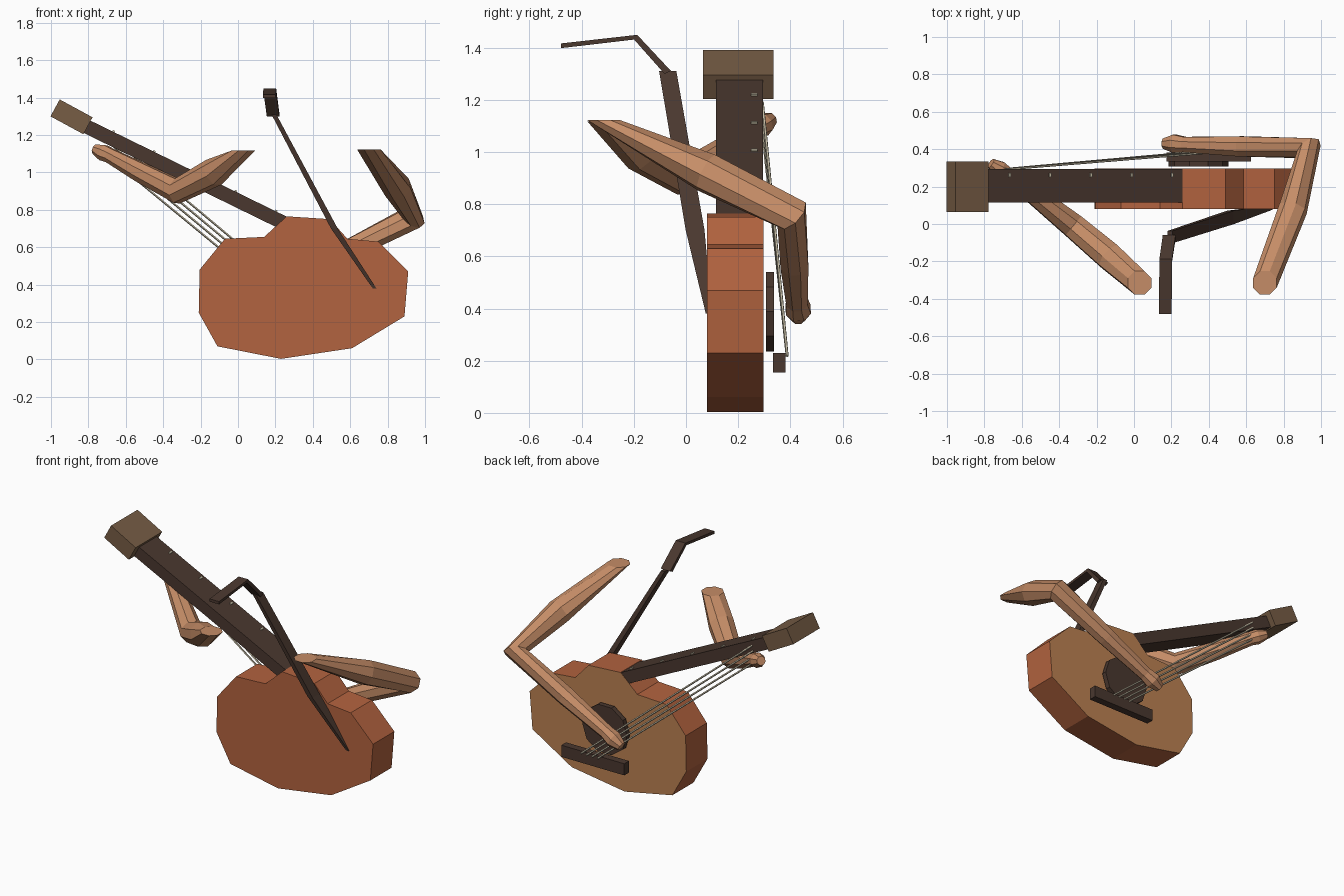
import bpy, bmesh, math
from mathutils import Vector, Matrix

if "Cube" in bpy.data.objects:
    bpy.data.objects.remove(bpy.data.objects["Cube"])


def material(name, rgb):
    m = bpy.data.materials.new(name)
    m.diffuse_color = (*rgb, 1)
    m.use_nodes = True
    m.node_tree.nodes["Principled BSDF"].inputs["Base Color"].default_value = m.diffuse_color
    return m


RED_WOOD = material("red wood", (0.45, 0.125, 0.05))
TAN_WOOD = material("tan wood", (0.50, 0.22, 0.085))
DARK_WOOD = material("dark wood", (0.068, 0.039, 0.028))
HEAD_WOOD = material("headstock wood", (0.185, 0.11, 0.06))
SKIN = material("skin", (0.56, 0.265, 0.135))
STRING = material("pale string", (0.60, 0.54, 0.40))


def finish(name, bm, *mats):
    bmesh.ops.recalc_face_normals(bm, faces=bm.faces)
    me = bpy.data.meshes.new(name)
    bm.to_mesh(me)
    bm.free()
    for m in mats:
        me.materials.append(m)
    ob = bpy.data.objects.new(name, me)
    bpy.context.collection.objects.link(ob)
    return ob


def loft(name, rings, *mats):
    """Skin a list of equal-length point rings and cap both ends."""
    bm = bmesh.new()
    vs = [[bm.verts.new(p) for p in r] for r in rings]
    n = len(vs[0])
    for a, b in zip(vs, vs[1:]):
        for i in range(n):
            j = (i + 1) % n
            bm.faces.new((a[i], a[j], b[j], b[i]))
    bm.faces.new(vs[0][::-1])
    bm.faces.new(vs[-1])
    return finish(name, bm, *mats)


def box(name, centre, size, mat, tilt=0):
    bm = bmesh.new()
    bmesh.ops.create_cube(bm, size=1, matrix=Matrix.Translation(centre)
                          @ Matrix.Rotation(tilt, 4, 'Y') @ Matrix.Diagonal((*size, 1)))
    return finish(name, bm, mat)


def tube(name, path, sides, mat, start=None):
    """Tube along (x, y, z, radius) points; start overrides the first ring's direction."""
    pts = [Vector(p[:3]) for p in path]
    dirs = [(b - a).normalized() for a, b in zip(pts, pts[1:])]
    tans = [dirs[0]] + [(a + b).normalized() for a, b in zip(dirs, dirs[1:])] + [dirs[-1]]
    if start:
        tans[0] = Vector(start)
    side = tans[0].orthogonal().normalized()
    rings = []
    for k, (p, t) in enumerate(zip(pts, tans)):
        if k:
            side = tans[k - 1].rotation_difference(t) @ side
        other = t.cross(side)
        rings.append([p + path[k][3] * (math.cos(a) * side + math.sin(a) * other)
                      for a in (math.tau * (i + 0.5) / sides for i in range(sides))])
    return loft(name, rings, mat)


# Body: extruded outline, soundboard on the +y face
outline = [(-.21, .25), (-.11, .07), (.23, .003), (.61, .06), (.89, .23), (.91, .47), (.75, .63),
           (.585, .645), (.49, .75), (.26, .765), (.14, .655), (-.07, .645), (-.205, .48)]
body = loft("body", [[(x, y, z) for x, z in outline] for y in (.08, .297)], RED_WOOD, TAN_WOOD)
for f in body.data.polygons:
    f.material_index = 1 if f.normal.y > .9 else 0

# Sound hole disc and bridge
hole = [(.345 + .16 * math.cos(i * math.tau / 10), .388 + .16 * math.sin(i * math.tau / 10))
        for i in range(10)]
loft("sound_hole", [[(x, y, z) for x, z in hole] for y in (.307, .338)], DARK_WOOD)
box("bridge", (.40, .357, .192), (.45, .048, .075), DARK_WOOD)

# Neck and headstock
top, end = Vector((-.83, .205, 1.255)), Vector((.243, .205, .73))
along = (end - top).normalized()
slope = math.atan2(-along.z, along.x)
box("neck", (top + end) / 2, ((end - top).length, .18, .075), DARK_WOOD, slope)
box("headstock", (-.89, .2, 1.297), (.2, .27, .103), HEAD_WOOD, math.radians(28.5))

# Small markers on the neck's upper side
normal = Vector((-along.z, 0, along.x))
for i in range(5):
    x = -.665 + .2175 * i
    p = top + along * ((x - .018 - top.x) / along.x) + normal * .039
    p.y = .262
    box(f"neck_marker_{i + 1}", p, (.012, .024, .012), STRING, slope)

# Strings
for i in range(4):
    t = i / 3
    tube(f"string_{i + 1}", [(.36 + .12 * t, .388, .218, .006),
                             (-.70 + .02 * t, .293, 1.09 + .10 * t, .006)], 5, STRING)

# Strap: thin blade up the back, then a flat band folded forward
def ring(x, y, z, hx, hy):
    return [(x - hx, y - hy, z), (x + hx, y - hy, z), (x + hx, y + hy, z), (x - hx, y + hy, z)]


loft("strap_blade", [ring(.73, .088, .38, .01, .012), ring(.515, .035, .70, .018, .036),
                     ring(.192, -.07, 1.31, .013, .033)], DARK_WOOD)
band = [(.188, -.07, 1.305, .010, .008), (.17, -.193, 1.44, .006, .009), (.167, -.48, 1.407, 0, .009)]
loft("strap_band", [[(x - .034, y - a, z - b), (x + .034, y - a, z - b),
                     (x + .034, y + a, z + b), (x - .034, y + a, z + b)]
                    if k != 0 else
                    [(x - .034, y - .012, z - .006), (x + .034, y - .012, z - .006),
                     (x + .034, y + .012, z + .006), (x - .034, y + .012, z + .006)]
                    for k, (x, y, z, a, b) in enumerate(band)], DARK_WOOD)

# Arms: horizontal shoulder cap, upper arm, elbow, forearm, hand
tube("strumming_arm", [(.70, -.315, 1.122, .068), (.85, .08, .92, .078), (.935, .405, .76, .072),
                       (.57, .415, .575, .058), (.27, .425, .425, .044), (.215, .43, .395, .052),
                       (.16, .43, .365, .03)], 8, SKIN, (0, 0, -1))
tube("fretting_arm", [(.03, -.315, 1.117, .068), (-.13, -.175, 1.0, .078), (-.325, -.01, .90, .070),
                      (-.52, .145, 1.0, .056), (-.685, .27, 1.09, .042), (-.72, .295, 1.105, .046),
                      (-.765, .325, 1.125, .028)], 8, SKIN, (0, 0, -1))
